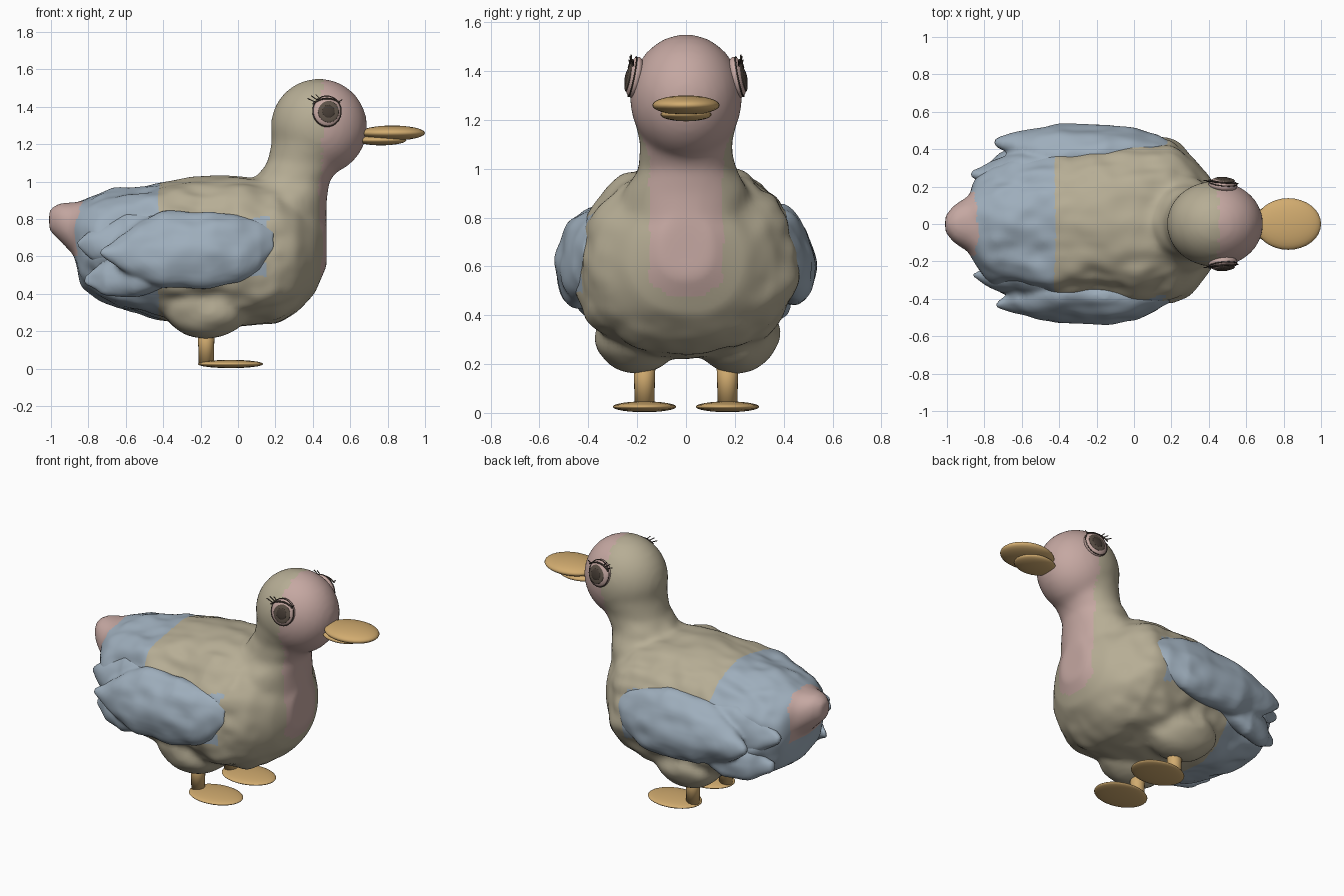
import bpy, bmesh, math
from mathutils import Vector, Matrix, noise

cube = bpy.data.objects.get("Cube")
if cube:
    bpy.data.objects.remove(cube, do_unlink=True)


def material(name, rgb):
    m = bpy.data.materials.new(name)
    m.use_nodes = True
    m.diffuse_color = (*rgb, 1)
    m.node_tree.nodes["Principled BSDF"].inputs["Base Color"].default_value = (*rgb, 1)
    return m


TAN = material("tan_plumage", (0.47, 0.42, 0.30))
BLUE = material("blue_plumage", (0.34, 0.42, 0.50))
PINK = material("pink_plumage", (0.56, 0.39, 0.36))
BILL = material("ochre_bill", (0.64, 0.41, 0.16))
DARK = material("dark_brown_eye", (0.06, 0.045, 0.035))
IRIS = material("iris_brown", (0.11, 0.085, 0.065))


def finish(name, bm, mats):
    mesh = bpy.data.meshes.new(name)
    bmesh.ops.recalc_face_normals(bm, faces=bm.faces)
    bm.to_mesh(mesh)
    bm.free()
    for m in mats:
        mesh.materials.append(m)
    obj = bpy.data.objects.new(name, mesh)
    bpy.context.collection.objects.link(obj)
    mesh.shade_smooth()
    return obj


def loft(bm, rows, place, power=1.0, n=32):
    """Skin closed rings; each row is (t, a_min, a_max, b_min, b_max)."""
    rings = []
    for t, a0, a1, b0, b1 in rows:
        ring = []
        for i in range(n):
            w = 2 * math.pi * i / n
            c, s = math.cos(w), math.sin(w)
            a = (a0 + a1) / 2 + (a1 - a0) / 2 * math.copysign(abs(c) ** power, c)
            b = (b0 + b1) / 2 + (b1 - b0) / 2 * math.copysign(abs(s) ** power, s)
            ring.append(bm.verts.new(place(t, a, b)))
        rings.append(ring)
    for r, q in zip(rings, rings[1:]):
        for i in range(n):
            j = (i + 1) % n
            bm.faces.new((r[i], r[j], q[j], q[i]))
    bm.faces.new(rings[0])
    bm.faces.new(rings[-1])


def ellipsoid(bm, centre, radii):
    bmesh.ops.create_uvsphere(bm, u_segments=32, v_segments=16, radius=1,
                              matrix=Matrix.Translation(centre) @ Matrix.Diagonal((*radii, 1)))


def fuse(obj, voxel, smoothing):
    """Melt overlapping shells into one skin and bake the result."""
    rm = obj.modifiers.new("fuse", "REMESH")
    rm.mode, rm.voxel_size = "VOXEL", voxel
    sm = obj.modifiers.new("soften", "SMOOTH")
    sm.factor, sm.iterations = 0.5, smoothing
    deps = bpy.context.evaluated_depsgraph_get()
    baked = bpy.data.meshes.new_from_object(obj.evaluated_get(deps))
    mats = list(obj.data.materials)
    obj.modifiers.clear()
    obj.data = baked
    baked.materials.clear()
    for m in mats:
        baked.materials.append(m)
    baked.shade_smooth()


def ruffle(obj, strength):
    """Lumpy feather relief; strength depends on position."""
    normals = [v.normal.copy() for v in obj.data.vertices]
    for v, nrm in zip(obj.data.vertices, normals):
        p = v.co
        q = Vector((p.x * 4, p.y * 5.5, p.z * 5.5))
        v.co = p + nrm * strength(p) * (noise.noise(q) + 0.4 * noise.noise(q * 2.2))


def clamp(v):
    return min(1, max(0, v))


def trunk_place(t, a, b):
    # narrower across the back than the belly
    return (t, a * (1 - .28 * max(0, b - .6)), b)


def along_z(t, a, b):
    return (a, b, t)


# Body: trunk, neck, head and thighs melted together
bm = bmesh.new()
trunk = [(-1.01, .74, .85, .05), (-.96, .69, .885, .11), (-.88, .61, .89, .16),
         (-.84, .45, .905, .25), (-.76, .37, .925, .335), (-.6, .31, .955, .385),
         (-.4, .255, 1.0, .42), (-.2, .225, 1.02, .445), (0, .225, 1.03, .465),
         (.2, .245, 1.01, .45), (.31, .30, .94, .375), (.41, .40, .88, .25), (.475, .55, .80, .11)]
loft(bm, [(x, -w, w, b, t) for x, b, t, w in trunk], trunk_place, 0.88)
neck = [(.6, .05, .47, .26), (.9, .02, .475, .265), (1.0, .08, .49, .205), (1.1, .155, .555, .188),
        (1.2, .178, .635, .212), (1.3, .185, .68, .215)]
loft(bm, [(z, a, b, -w, w) for z, a, b, w in neck], along_z)
ellipsoid(bm, (.433, 0, 1.292), (.259, .231, .259))
for side in (-1, 1):
    ellipsoid(bm, (-.17, side * .205, .33), (.23, .18, .17))
body = finish("body", bm, [TAN, BLUE, PINK])
fuse(body, 0.018, 12)
ruffle(body, lambda p: 0.04 * clamp((1.12 - p.z) * 5) * clamp((p.z - .15) * 4)
       * clamp((0.42 - p.x) * 4) * clamp((p.x + .9) * 6))

# Plumage patches by position
for f in body.data.polygons:
    c = f.center
    edge = 0.03 * noise.noise(c * 9)
    breast = c.x > .36 and 1.08 > c.z > .47 + c.y ** 2 * 3 and abs(c.y) < .15 + edge * .3
    face = c.z > 1.04 and c.x > .45
    tail = c.x < -.84 + edge and abs(c.y) < .17 and c.z > .6
    flank = abs(c.y) > .36 and c.x < .15 + edge and .48 < c.z - edge < .8
    if breast or face or tail:
        f.material_index = 2
    elif c.x < -.42 or flank:
        f.material_index = 1

# Wings: a broad outer blade over two trailing feather groups, leaning in at the top
outer = [(-.74, .43, .45, .61, .63), (-.64, .36, .48, .53, .72), (-.52, .30, .51, .48, .79),
         (-.4, .28, .53, .44, .83), (-.15, .30, .53, .43, .85), (0, .32, .515, .46, .82),
         (.12, .33, .48, .52, .79), (.2, .36, .44, .62, .75)]
lower = [(-.83, .24, .28, .45, .50), (-.72, .24, .36, .39, .58), (-.55, .25, .43, .38, .64),
         (-.36, .25, .44, .46, .64)]
upper = [(-.87, .27, .29, .65, .68), (-.77, .22, .345, .57, .75), (-.6, .22, .41, .55, .83),
         (-.4, .25, .42, .6, .83)]
for side, label in ((-1, "right"), (1, "left")):
    bm = bmesh.new()
    for rows in (outer, lower, upper):
        loft(bm, rows, lambda t, a, b: (t, side * (a - .14 * (b - .6)), b))
    wing = finish(label + "_wing", bm, [BLUE])
    fuse(wing, 0.013, 5)
    ruffle(wing, lambda p: 0.022)

# Bill
for name, centre, radii in (("upper_bill", (.825, 0, 1.26), (.175, .138, .04)),
                            ("lower_bill", (.765, 0, 1.222), (.135, .105, .028))):
    bm = bmesh.new()
    ellipsoid(bm, centre, radii)
    finish(name, bm, [BILL])

# Legs and flat oval feet
for side, label in ((-1, "right"), (1, "left")):
    bm = bmesh.new()
    bmesh.ops.create_cone(bm, cap_ends=True, segments=20, radius1=.04, radius2=.046, depth=.21,
                          matrix=Matrix.Translation((-.17, side * .17, .135)))
    finish(label + "_leg", bm, [BILL])
    bm = bmesh.new()
    ellipsoid(bm, (-.04, side * .17, .025), (.175, .13, .022))
    finish(label + "_foot", bm, [BILL])


# Eyes: domed eyeball set into the head, dark iris, rims, lid and lashes
def tube(name, points, radius, cyclic, frame):
    curve = bpy.data.curves.new(name, "CURVE")
    curve.dimensions = "3D"
    curve.bevel_depth, curve.bevel_resolution = radius, 1
    sp = curve.splines.new("POLY")
    sp.points.add(len(points) - 1)
    for p, co in zip(sp.points, points):
        p.co = (*(frame @ Vector(co)), 1)
    sp.use_cyclic_u = cyclic
    curve.materials.append(DARK)
    bpy.context.collection.objects.link(bpy.data.objects.new(name, curve))


def arc(rx, rz, a0, a1, n=28, lift=0.0):
    return [(rx * math.cos(math.radians(a0 + (a1 - a0) * i / n)), lift,
             rz * math.sin(math.radians(a0 + (a1 - a0) * i / n))) for i in range(n + 1)]


for side, label in ((-1, "right"), (1, "left")):
    # local frame: x forward, y outward, z up
    out = Vector((.1, side, .2)).normalized()
    up = (Vector((0, 0, 1)) - out * out.z).normalized()
    fwd = Vector((1, 0, 0))
    fwd = (fwd - out * fwd.dot(out) - up * fwd.dot(up)).normalized()
    frame = Matrix((fwd, out, up)).transposed().to_4x4()
    frame.translation = Vector((.475, side * .21, 1.375))
    bm = bmesh.new()
    ellipsoid(bm, (0, 0, 0), (.078, .035, .085))
    bm.transform(frame)
    finish(label + "_eyeball", bm, [PINK])
    for part, r, lift, mat in (("iris", .056, .026, IRIS), ("pupil", .034, .031, DARK)):
        bm = bmesh.new()
        ellipsoid(bm, (.006, lift, -.006), (r, .009, r * 1.05))
        bm.transform(frame)
        finish(label + "_" + part, bm, [mat])
    tube(label + "_eye_rim", arc(.076, .083, 0, 360, lift=.01)[:-1], .003, True, frame)
    # the lid runs nearly level across the top of the eye
    tube(label + "_upper_lid", arc(.09, .066, 40, 148, lift=.024), .005, False, frame)
    # lashes sweep backwards from the rear corner, with one at the front
    for k, (x, z, dx, dz) in enumerate(((-.035, .062, -.025, .025), (-.05, .056, -.035, .025),
                                        (-.065, .048, -.04, .018), (.062, .048, .02, .012))):
        tube(f"{label}_lash_{k + 1}", [(x, .022, z), (x + dx, .026, z + dz)], .003, False, frame)
